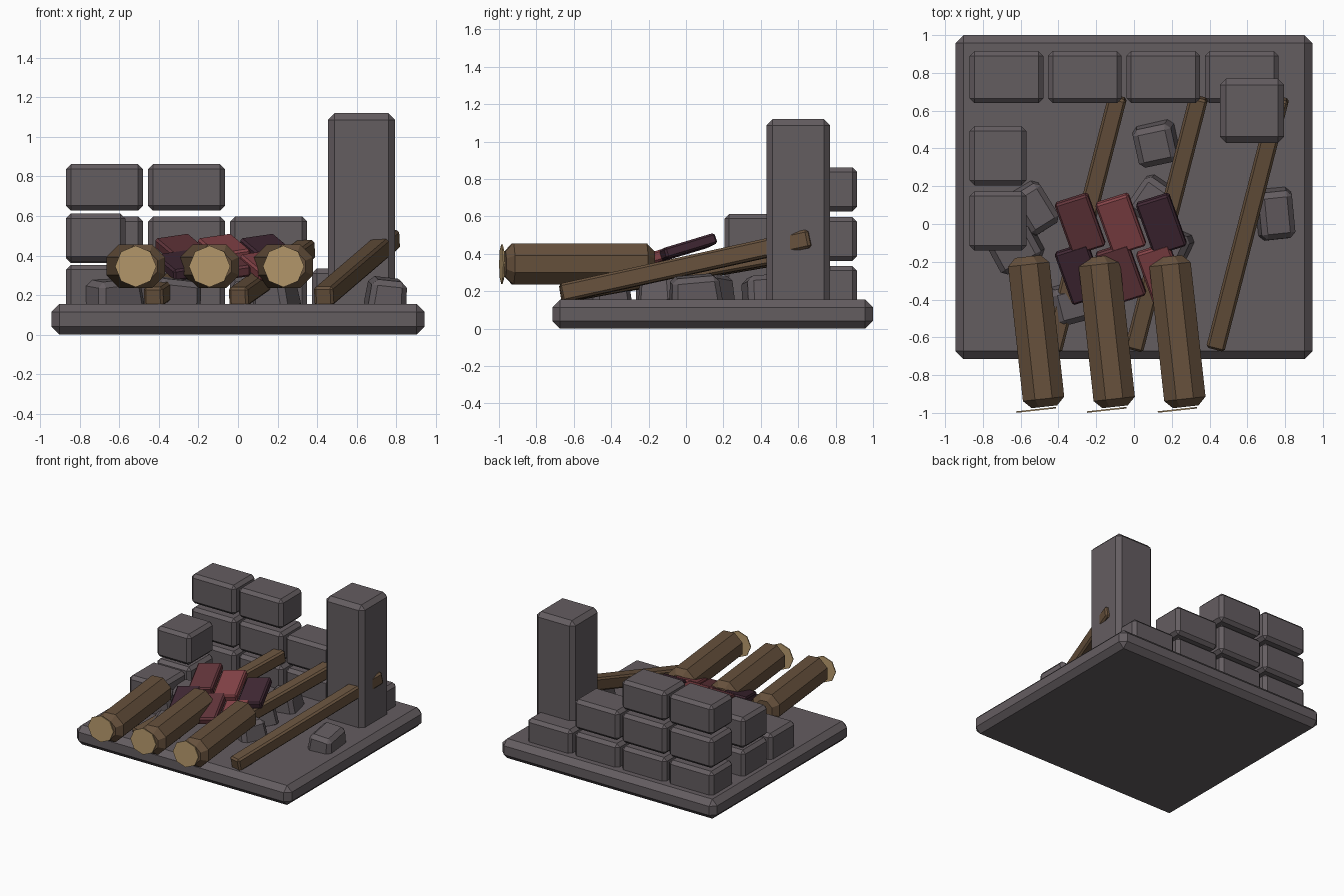
import bpy, bmesh, math
from mathutils import Matrix, Euler, Vector

if "Cube" in bpy.data.objects:
    bpy.data.objects.remove(bpy.data.objects["Cube"])


def material(name, rgb):
    m = bpy.data.materials.new(name)
    m.diffuse_color = (*rgb, 1)
    m.use_nodes = True
    m.node_tree.nodes["Principled BSDF"].inputs["Base Color"].default_value = m.diffuse_color
    return m


STONE = material("grey stone", (0.127, 0.109, 0.118))
WOOD = material("brown wood", (0.135, 0.083, 0.046))
CUT_WOOD = material("pale cut wood", (0.47, 0.32, 0.15))
RED = material("mid red tile", (0.125, 0.036, 0.044))
BRIGHT = material("bright red tile", (0.235, 0.057, 0.065))
DARK = material("dark plum tile", (0.052, 0.021, 0.034))


def finish(bm, name, mat, loc, rot, bevel):
    """Bevel the mesh, then place it as an object (rotation in degrees)."""
    if bevel:
        bmesh.ops.bevel(bm, geom=bm.edges[:], offset=bevel, segments=1,
                        affect='EDGES', profile=0.5)
    me = bpy.data.meshes.new(name)
    bm.to_mesh(me)
    bm.free()
    me.materials.append(mat)
    ob = bpy.data.objects.new(name, me)
    ob.location = loc
    ob.rotation_euler = [math.radians(a) for a in rot]
    bpy.context.collection.objects.link(ob)
    return ob


def block(name, size, loc, mat, bevel=0.025, rot=(0, 0, 0), taper=1.0):
    bm = bmesh.new()
    bmesh.ops.create_cube(bm, size=1)
    for v in bm.verts:
        k = taper if v.co.z > 0 else 1
        v.co = Vector((v.co.x * size[0] * k, v.co.y * size[1] * k, v.co.z * size[2]))
    return finish(bm, name, mat, loc, rot, bevel)


def span(name, lo, hi, mat, bevel):
    """Block given by its two opposite corners."""
    lo, hi = Vector(lo), Vector(hi)
    return block(name, hi - lo, (lo + hi) / 2, mat, bevel)


# Base slab and standing pillar
span("base_slab", (-0.945, -0.715, 0), (0.945, 1.0, 0.155), STONE, 0.042)
span("pillar", (0.455, 0.43, 0.12), (0.795, 0.77, 1.12), STONE, 0.033)

# Stepped back wall: fewer blocks on each higher row
for row, (count, z0, z1) in enumerate([(4, 0.10, 0.335), (3, 0.362, 0.597), (2, 0.627, 0.862)]):
    for i in range(count):
        x = -0.87 + i * 0.415
        span(f"back_wall_block_{row}_{i}", (x, 0.64, z0), (x + 0.39, 0.915, z1), STONE, 0.025)

# Broken left wall
for i, (y, z) in enumerate([(-0.14, 0.11), (0.205, 0.11), (0.205, 0.37)]):
    span(f"left_wall_block_{i}", (-0.87, y, z), (-0.57, y + 0.313, z + 0.243), STONE, 0.025)

# Three fallen logs with pale cut discs at the front
for i, x in enumerate((-0.518, -0.144, 0.23)):
    bm = bmesh.new()
    r = 0.11 / math.cos(math.pi / 8)
    bmesh.ops.create_cone(bm, cap_ends=True, segments=8, radius1=r, radius2=r, depth=0.80,
                          matrix=Matrix.Rotation(math.pi / 2, 4, 'X')
                          @ Matrix.Rotation(math.pi / 8, 4, 'Z'))
    # chamfer the two end rims only
    rims = [e for e in bm.edges if abs(e.verts[0].co.y - e.verts[1].co.y) < 0.01]
    bmesh.ops.bevel(bm, geom=rims, offset=0.042, segments=1, affect='EDGES', profile=0.5)
    finish(bm, f"log_{i}", WOOD, (x, -0.57, 0.346), (0, 0, 6.3), 0)
    bm = bmesh.new()
    bmesh.ops.create_cone(bm, cap_ends=True, segments=8, radius1=0.105, radius2=0.105,
                          depth=0.008, matrix=Matrix.Rotation(math.pi / 2, 4, 'X'))
    finish(bm, f"log_end_{i}", CUT_WOOD, (x, -0.984, 0.345), (0, 0, 6.3), 0)

# Leaning roof beams
for i, (x, z, tilt) in enumerate([(-0.258, 0.305, 9.5), (0.172, 0.31, 10), (0.602, 0.337, 12)]):
    block(f"beam_{i}", (0.1, 1.40, 0.1), (x, 0.005, z), WOOD, 0.013, (tilt, 0, -14.4))

# Sloping patch of roof tiles
for row, (y, z, mats) in enumerate([(0.0, 0.432, (RED, BRIGHT, DARK)),
                                    (-0.262, 0.35, (DARK, RED, BRIGHT))]):
    for i, m in enumerate(mats):
        block(f"roof_tile_{row}_{i}", (0.185, 0.3, 0.06), (-0.285 + i * 0.215, y, z),
              m, 0.011, (16, -8, 17.5))

# Loose rubble: x, y, width, depth, turn
for i, (x, y, w, d, turn) in enumerate([(0.115, 0.42, 0.23, 0.23, 12), (0.75, 0.05, 0.2, 0.28, 6),
                                        (0.10, 0.12, 0.22, 0.24, -35), (-0.53, 0.08, 0.2, 0.27, 32),
                                        (-0.63, -0.13, 0.27, 0.22, 28), (-0.32, -0.42, 0.25, 0.22, 15),
                                        (0.19, -0.13, 0.2, 0.22, -25)]):
    block(f"rubble_{i}", (w, d, 0.17), (x, y, 0.197), STONE, 0.028,
          (5, 6 if i % 2 else -6, turn), 0.88)
